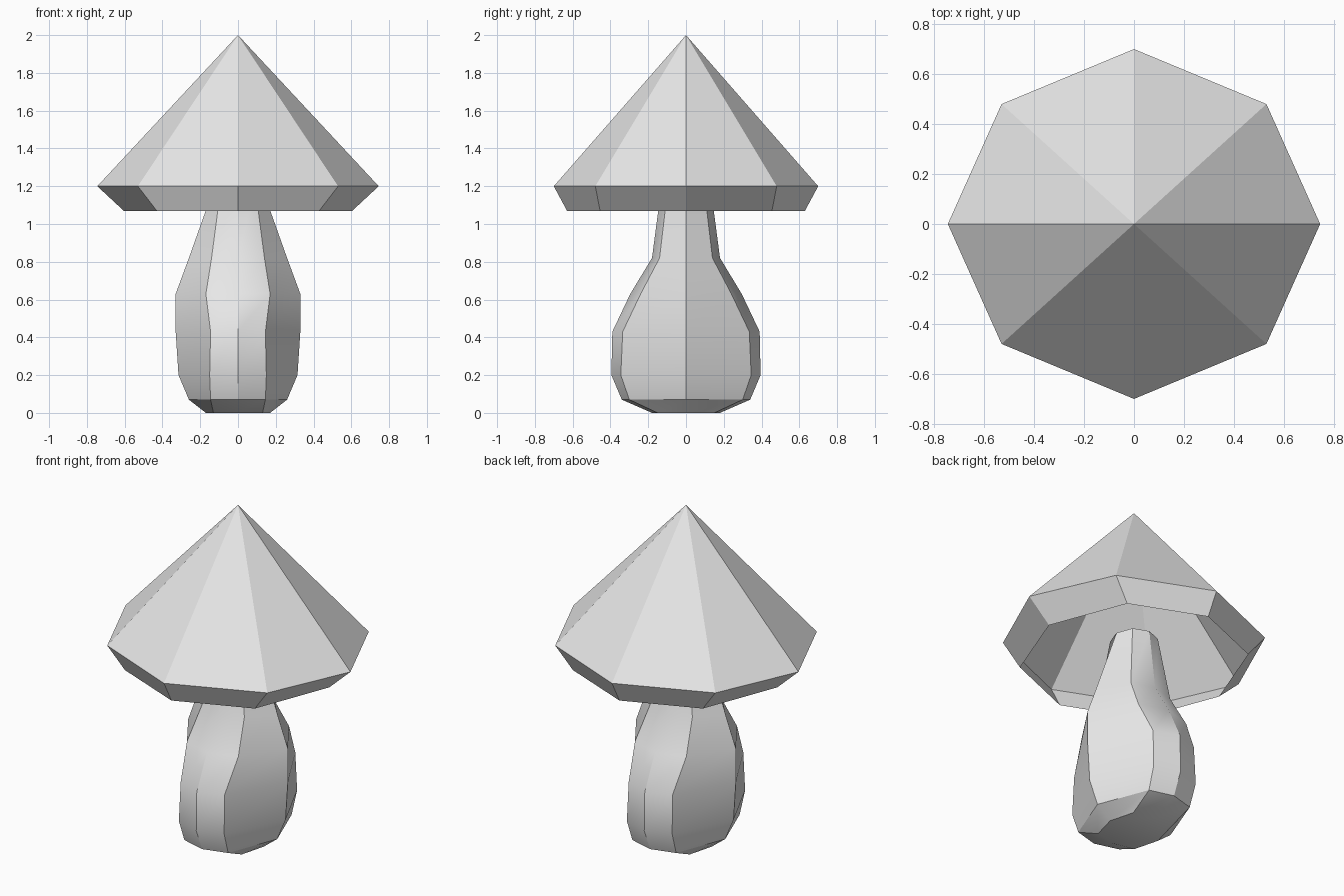
import bpy
import bmesh
from math import radians

old = bpy.data.objects.get("Cube")
if old:
    bpy.data.objects.remove(old, do_unlink=True)

# One plain colour for the whole model
grey = bpy.data.materials.new("light_grey")
grey.use_nodes = True
colour = (0.8, 0.8, 0.8, 1)
grey.diffuse_color = colour
grey.node_tree.nodes["Principled BSDF"].inputs["Base Color"].default_value = colour


def ring(bm, z, rx, dx, dy, ry):
    """Eight-sided ring: side points, diagonal points, front and back points."""
    pts = [(rx, 0), (dx, dy), (0, ry), (-dx, dy), (-rx, 0), (-dx, -dy), (0, -ry), (dx, -dy)]
    return [bm.verts.new((x, y, z)) for x, y in pts]


def loft(name, levels, apex=None, close_bottom=False):
    """Bridge rings listed from bottom to top, ending in a point or left open."""
    bm = bmesh.new()
    rings = [ring(bm, *level) for level in levels]
    for low, high in zip(rings, rings[1:]):
        for i in range(8):
            j = (i + 1) % 8
            bm.faces.new((low[i], low[j], high[j], high[i]))
    if apex:
        tip = bm.verts.new((0, 0, apex))
        for i in range(8):
            bm.faces.new((rings[-1][i], rings[-1][(i + 1) % 8], tip))
    if close_bottom:
        bm.faces.new(rings[0][::-1])
    mesh = bpy.data.meshes.new(name)
    bm.to_mesh(mesh)
    bm.free()
    mesh.materials.append(grey)
    obj = bpy.data.objects.new(name, mesh)
    bpy.context.collection.objects.link(obj)
    return obj


# Hollow pointed cap with a tapered rim, open underneath
loft("cap", [
    (1.07, 0.605, 0.43, 0.455, 0.63),
    (1.20, 0.745, 0.53, 0.48, 0.70),
], apex=2.0)

# Bulbous stem reaching up inside the cap
stem = loft("stem", [
    (0.00, 0.17, 0.13, 0.15, 0.18),
    (0.07, 0.26, 0.145, 0.30, 0.34),
    (0.20, 0.315, 0.15, 0.345, 0.395),
    (0.43, 0.33, 0.145, 0.335, 0.39),
    (0.63, 0.33, 0.17, 0.24, 0.295),
    (0.82, 0.26, 0.14, 0.14, 0.18),
    (1.20, 0.125, 0.09, 0.095, 0.13),
], close_bottom=True)

bpy.ops.object.select_all(action="DESELECT")
stem.select_set(True)
bpy.context.view_layer.objects.active = stem
bpy.ops.object.shade_smooth_by_angle(angle=radians(30))
